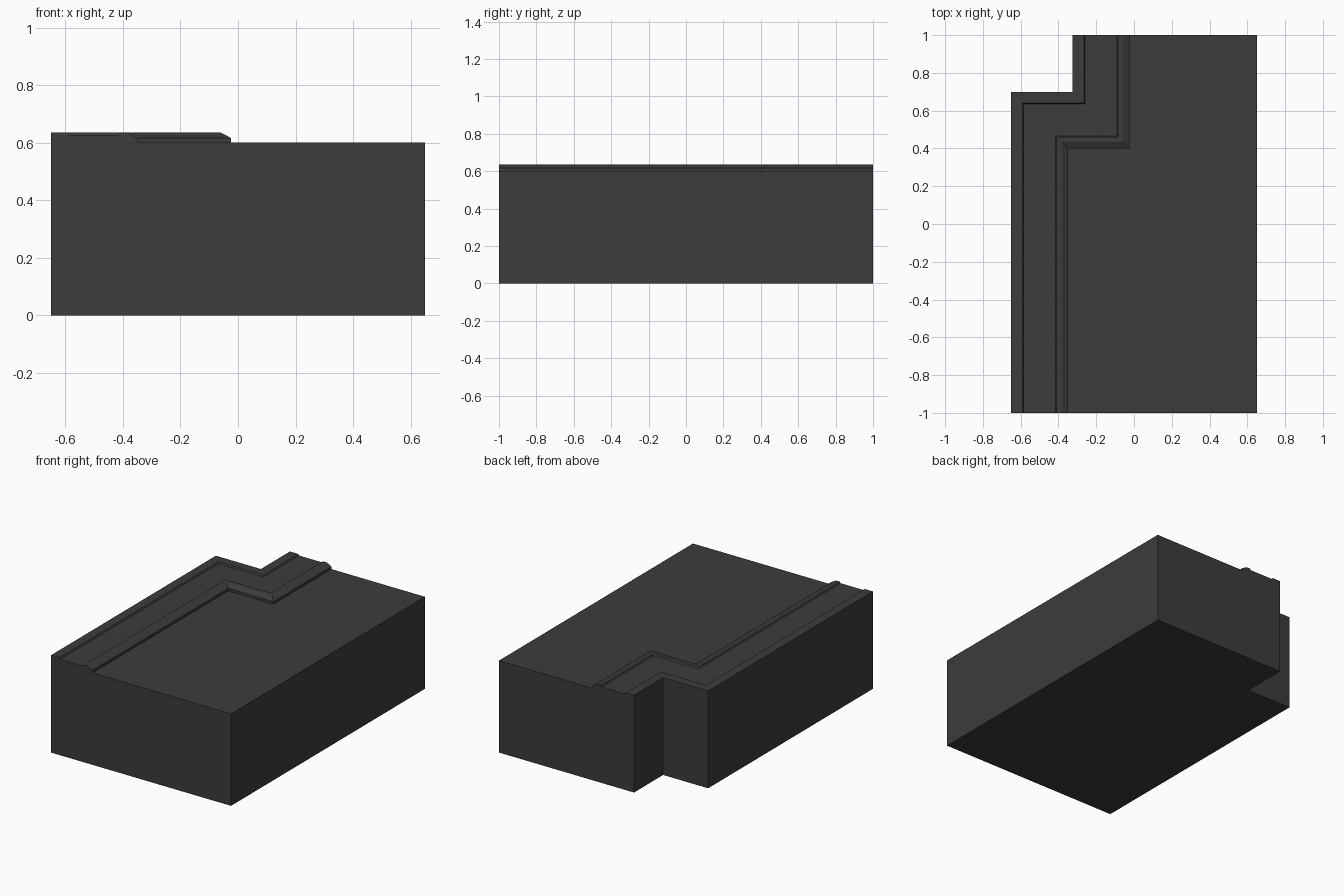
import bpy, bmesh

if "Cube" in bpy.data.objects:
    bpy.data.objects.remove(bpy.data.objects["Cube"])

HALF_W, HALF_L, ROAD_Z, TOP_Z, WALK_Z = 0.65, 1.0, 0.60, 0.635, 0.626

# Cross-section of the stepped border: (inset from the outer wall, height)
PROFILE = [(0, 0), (0, TOP_Z), (0.06, TOP_Z), (0.066, WALK_Z), (0.234, WALK_Z),
           (0.24, TOP_Z), (0.265, TOP_Z), (0.30, 0.617), (0.30, ROAD_Z)]


def border_row(bm, d, z):
    """One line of the border, following the jog in the outer wall."""
    x0, x1, y = -HALF_W + d, -0.325 + d, 0.70 - d
    path = [(x0, -HALF_L), (x0, y), (x1, y), (x1, HALF_L)]
    return [bm.verts.new((px, py, z)) for px, py in path]


bm = bmesh.new()
rows = [border_row(bm, d, z) for d, z in PROFILE]

# Right-hand corners: front and back, low and high
fl, fh, bl, bh = [bm.verts.new((HALF_W, y, z))
                  for y in (-HALF_L, HALF_L) for z in (0, ROAD_Z)]

# Outer wall and curb strips
for a, b in zip(rows, rows[1:]):
    for i in range(3):
        bm.faces.new((a[i], a[i + 1], b[i + 1], b[i]))

# Flat surface, underside, end walls and right wall
bm.faces.new(rows[-1] + [bh, fh])
bm.faces.new(rows[0] + [bl, fl])
bm.faces.new([r[0] for r in rows] + [fh, fl])
bm.faces.new([r[3] for r in rows] + [bh, bl])
bm.faces.new((fl, fh, bh, bl))
bmesh.ops.recalc_face_normals(bm, faces=bm.faces)

mesh = bpy.data.meshes.new("curbed_block")
bm.to_mesh(mesh)
bm.free()
block = bpy.data.objects.new("curbed_block", mesh)
bpy.context.collection.objects.link(block)

# Dark grey surface
mat = bpy.data.materials.new("dark_grey")
mat.diffuse_color = (0.045, 0.045, 0.045, 1)
mat.use_nodes = True
mat.node_tree.nodes["Principled BSDF"].inputs["Base Color"].default_value = mat.diffuse_color
mesh.materials.append(mat)
